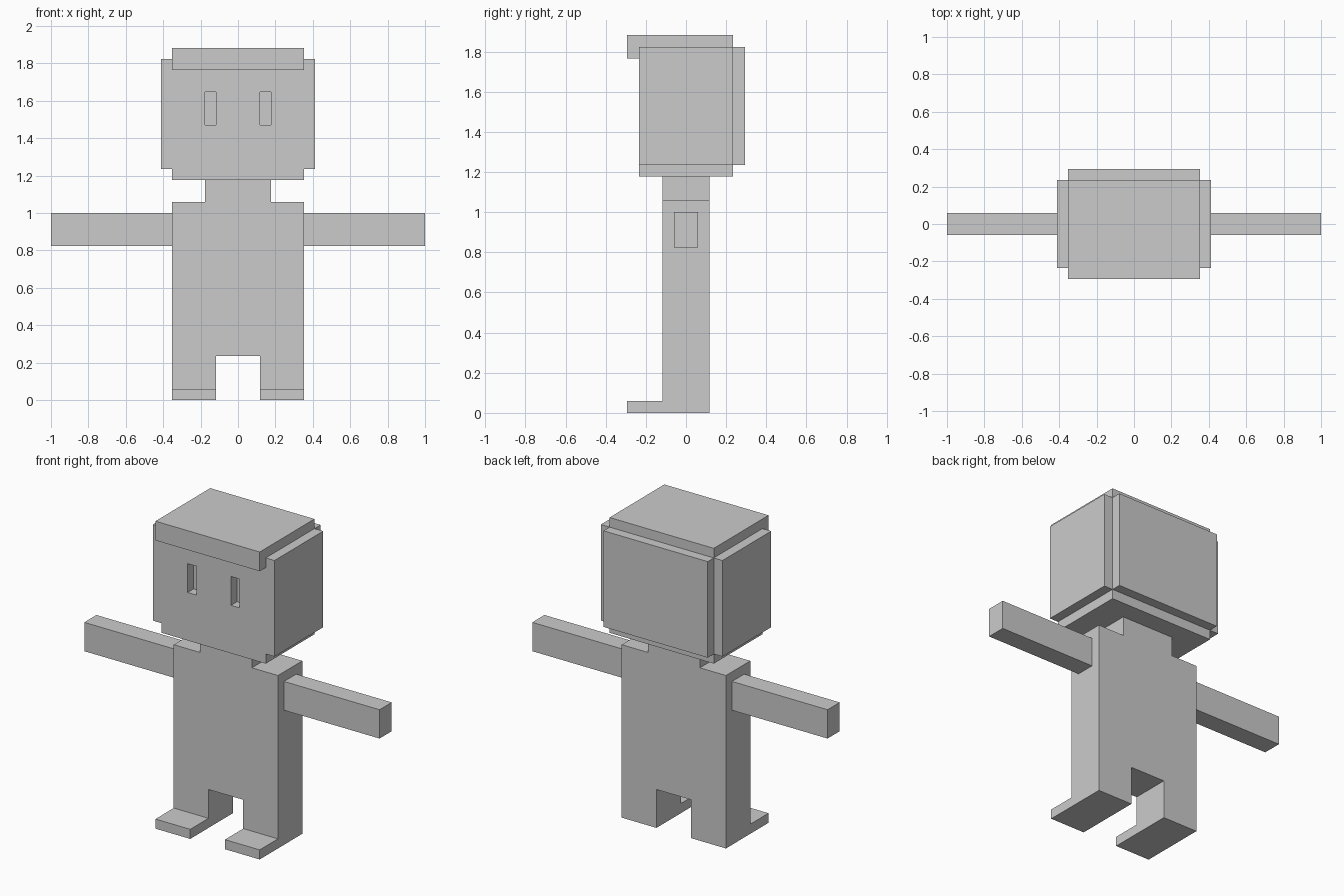
import bpy
import bmesh

if "Cube" in bpy.data.objects:
    bpy.data.objects.remove(bpy.data.objects["Cube"])

U = 1 / 17  # block size: every part sits on this grid

grey = bpy.data.materials.new("plain grey")
grey.diffuse_color = (0.6, 0.6, 0.6, 1)
grey.use_nodes = True
grey.node_tree.nodes["Principled BSDF"].inputs["Base Color"].default_value = grey.diffuse_color


def extrude(name, half_profile, y0, y1):
    """Mirror a right-hand (x, z) outline and extrude it from y0 to y1."""
    outline = half_profile + [(-x, z) for x, z in reversed(half_profile)]
    bm = bmesh.new()
    face = bm.faces.new([bm.verts.new((x * U, y0 * U, z * U)) for x, z in outline])
    new = bmesh.ops.extrude_face_region(bm, geom=[face])["geom"]
    verts = [v for v in new if isinstance(v, bmesh.types.BMVert)]
    bmesh.ops.translate(bm, verts=verts, vec=(0, (y1 - y0) * U, 0))
    bmesh.ops.recalc_face_normals(bm, faces=bm.faces)
    return finish(name, bm)


def box(name, x, y, z):
    """Box from (min, max) ranges in blocks."""
    bm = bmesh.new()
    bmesh.ops.create_cube(bm, size=1)
    for v in bm.verts:
        v.co = [(r[0] if c < 0 else r[1]) * U for c, r in zip(v.co, (x, y, z))]
    return finish(name, bm)


def finish(name, bm):
    mesh = bpy.data.meshes.new(name)
    bm.to_mesh(mesh)
    bm.free()
    mesh.materials.append(grey)
    obj = bpy.data.objects.new(name, mesh)
    bpy.context.collection.objects.link(obj)
    return obj


# Body: legs, torso and neck in one slab
extrude("body", [(2, 4), (2, 0), (6, 0), (6, 18), (3, 18), (3, 20)], -2, 2)

# Head: stepped block with raised side panels and cap
head = extrude("head", [(6, 20), (6, 21), (7, 21), (7, 31), (6, 31), (6, 32)], -4, 4)
box("head_back_panel", (-6, 6), (4, 5), (21, 31))
box("hair_fringe", (-6, 6), (-5, -4), (30, 32))

for side, s in (("left", -1), ("right", 1)):
    def span(a, b):
        return tuple(sorted((a * s, b * s)))

    # Arms and feet
    box(side + "_arm", span(6, 17), (-1, 1), (14, 17))
    box(side + "_foot", span(2, 6), (-5, -2), (0, 1))

    # Recessed eye slots
    cutter = box(side + "_eye_cutter", span(2, 3), (-5, -3), (25, 28))
    cutter.hide_render = True
    cutter.display_type = 'WIRE'
    cut = head.modifiers.new(side + "_eye", 'BOOLEAN')
    cut.operation = 'DIFFERENCE'
    cut.solver = 'EXACT'
    cut.object = cutter
